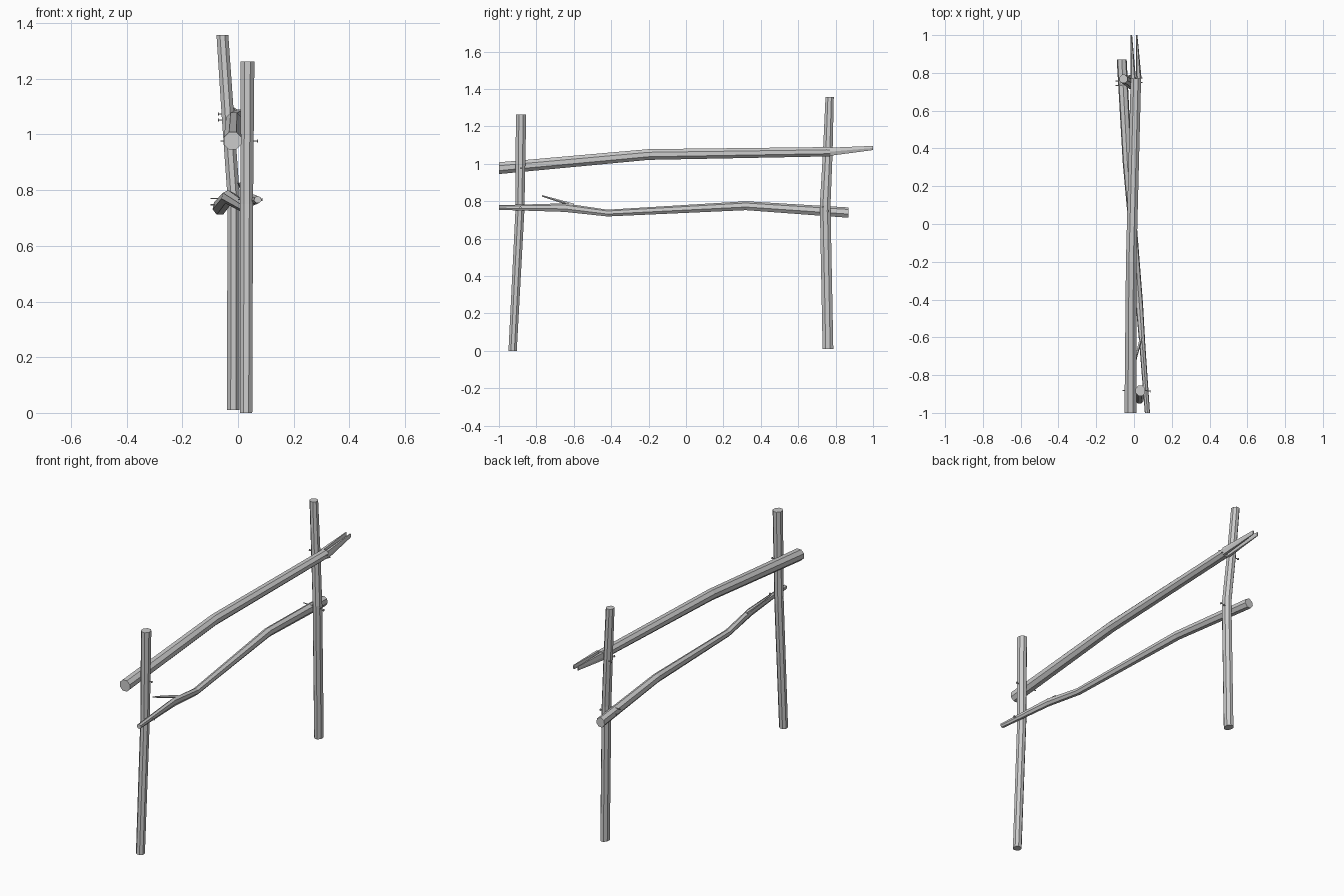
import bpy, bmesh, math
from mathutils import Vector

if "Cube" in bpy.data.objects:
    bpy.data.objects.remove(bpy.data.objects["Cube"])


def loft(name, stations, axis, sides=7, turn=0.0):
    """Rough timber: (x, y, z, half width, half depth) stations, cut across 'axis'."""
    bm = bmesh.new()
    rings = []
    for x, y, z, a, b in stations:
        ring = []
        for i in range(sides):
            t = 2 * math.pi * i / sides + turn
            u, v = a * math.cos(t), b * math.sin(t)
            off = (u, v, 0) if axis == 'Z' else (u, 0, v)
            ring.append(bm.verts.new((x + off[0], y + off[1], z + off[2])))
        rings.append(ring)
    for r, s in zip(rings, rings[1:]):
        for i in range(sides):
            j = (i + 1) % sides
            bm.faces.new((r[i], r[j], s[j], s[i]))
    bm.faces.new(rings[0])
    bm.faces.new(rings[-1])
    bmesh.ops.recalc_face_normals(bm, faces=bm.faces)
    me = bpy.data.meshes.new(name)
    bm.to_mesh(me)
    bm.free()
    ob = bpy.data.objects.new(name, me)
    bpy.context.collection.objects.link(ob)
    return ob


def nail(name, x0, x1, y, z):
    """Thin nail driven along x, with a flat head at x0."""
    d = 0.004 if x1 > x0 else -0.004
    bm = bmesh.new()
    for a, b, r in ((x0, x0 + d, 0.006), (x0 + d, x1, 0.0025)):
        rings = [[bm.verts.new((x, y + r * math.cos(i * math.pi / 3),
                                z + r * math.sin(i * math.pi / 3)))
                  for i in range(6)] for x in (a, b)]
        for i in range(6):
            j = (i + 1) % 6
            bm.faces.new((rings[0][i], rings[0][j], rings[1][j], rings[1][i]))
        for ring in rings:
            bm.faces.new(ring)
    bmesh.ops.recalc_face_normals(bm, faces=bm.faces)
    me = bpy.data.meshes.new(name)
    bm.to_mesh(me)
    bm.free()
    bpy.context.collection.objects.link(bpy.data.objects.new(name, me))


# Upright posts
loft("front_post", [(0.029, -0.927, 0.0, 0.024, 0.024),
                    (0.031, -0.888, 0.75, 0.025, 0.026),
                    (0.034, -0.882, 1.263, 0.027, 0.030)], 'Z', 8, math.pi / 8)
loft("rear_post", [(-0.017, 0.759, 0.01, 0.024, 0.031),
                   (-0.016, 0.744, 0.78, 0.024, 0.031),
                   (-0.036, 0.758, 1.06, 0.024, 0.028),
                   (-0.056, 0.768, 1.357, 0.023, 0.024)], 'Z', 8, math.pi / 8)

# Upper rail, splitting into two tips at the rear
loft("upper_rail", [(-0.019, -1.0, 0.977, 0.034, 0.034),
                    (-0.015, -0.2, 1.050, 0.030, 0.031),
                    (0.010, 0.77, 1.065, 0.030, 0.027)], 'Y', 8, math.pi / 8)
loft("split_tip_left", [(-0.005, 0.77, 1.065, 0.015, 0.025),
                        (-0.014, 1.0, 1.085, 0.004, 0.013)], 'Y', 6)
loft("split_tip_right", [(0.025, 0.77, 1.065, 0.015, 0.025),
                         (0.014, 1.0, 1.085, 0.004, 0.013)], 'Y', 6)

# Lower rail, bent and flattened towards the front
loft("lower_rail", [(0.071, -1.0, 0.766, 0.014, 0.013),
                    (0.045, -0.65, 0.765, 0.016, 0.024),
                    (0.028, -0.42, 0.736, 0.020, 0.019),
                    (-0.035, 0.32, 0.775, 0.025, 0.025),
                    (-0.065, 0.87, 0.738, 0.027, 0.029)], 'Y', 7, math.pi / 2)

# Broken twig on the lower rail
loft("twig", [(0.038, -0.60, 0.778, 0.009, 0.010),
              (0.012, -0.70, 0.808, 0.006, 0.007),
              (0.000, -0.77, 0.829, 0.004, 0.004)], 'Y', 5)

# Nails at the joints
nail("front_upper_nail", 0.072, -0.062, -0.882, 0.977)
nail("front_lower_nail", 0.088, 0.0, -0.885, 0.822 - 0.055)
for k, (dy, dz) in enumerate(((-0.012, 0.012), (0.012, -0.010))):
    nail(f"rear_upper_nail_{k}", -0.072, 0.045, 0.762 + dy, 1.062 + dz)
    nail(f"rear_lower_nail_{k}", 0.016, -0.098, 0.745 + dy, 0.758 + dz)
